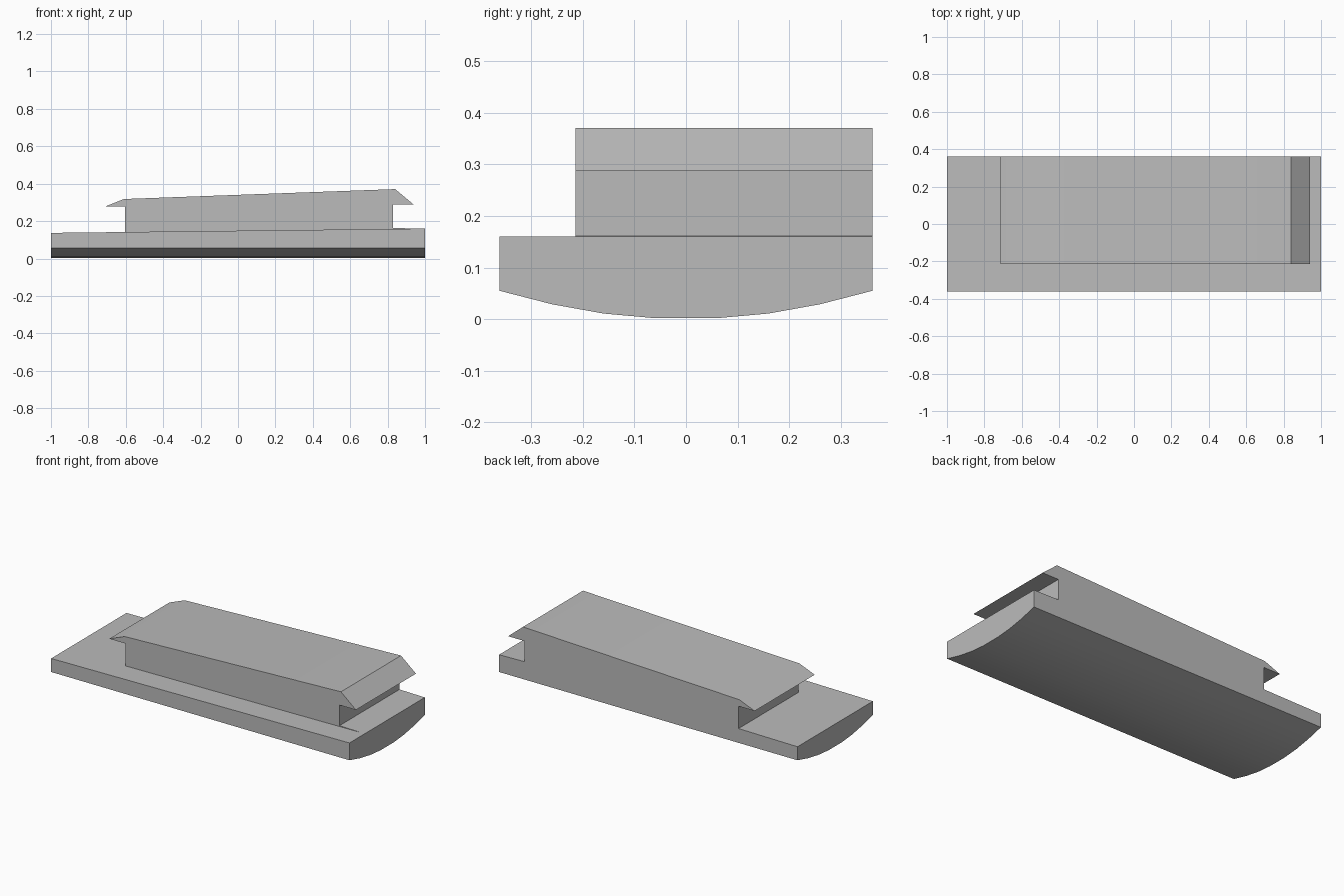
import bpy
import math

cube = bpy.data.objects.get("Cube")
if cube:
    bpy.data.objects.remove(cube, do_unlink=True)

grey = bpy.data.materials.new("plain_grey")
grey.use_nodes = True
colour = (0.5, 0.5, 0.5, 1)
grey.diffuse_color = colour
grey.node_tree.nodes["Principled BSDF"].inputs["Base Color"].default_value = colour


def loft(name, start, end):
    """Join two matching closed profiles into a capped solid."""
    n = len(start)
    faces = [tuple(range(n))[::-1], tuple(range(n, 2 * n))]
    faces += [(i, (i + 1) % n, (i + 1) % n + n, i + n) for i in range(n)]
    mesh = bpy.data.meshes.new(name)
    mesh.from_pydata(start + end, [], faces)
    mesh.materials.append(grey)
    obj = bpy.data.objects.new(name, mesh)
    bpy.context.collection.objects.link(obj)
    # Make the normals point outwards
    bpy.ops.object.select_all(action="DESELECT")
    bpy.context.view_layer.objects.active = obj
    obj.select_set(True)
    bpy.ops.object.mode_set(mode="EDIT")
    bpy.ops.mesh.select_all(action="SELECT")
    bpy.ops.mesh.normals_make_consistent(inside=False)
    bpy.ops.object.mode_set(mode="OBJECT")
    bpy.ops.object.shade_smooth_by_angle(angle=math.radians(20))
    return obj


def deck_z(x):
    """Height of the gently sloping deck."""
    return 0.1485 + 0.0115 * x


HALF = 0.361

# Base slab: shallow curved underside and sloping top
underside = [(-HALF, 0.055), (-0.26, 0.029), (-0.16, 0.011), (-0.06, 0.002)]
underside += [(-y, z) for y, z in reversed(underside)]
ends = []
for x in (-1, 1):
    top = deck_z(x)
    ends.append([(x, y, z) for y, z in underside + [(HALF, top), (-HALF, top)]])
loft("base_slab", *ends)

# Upper block: overhanging sloped roof and a thin step running to the right end
profile = [
    (-0.605, deck_z(-0.605)), (0.99, deck_z(0.99)), (0.83, 0.163),
    (0.83, 0.288), (0.94, 0.288), (0.84, 0.371),
    (-0.61, 0.318), (-0.713, 0.277), (-0.605, 0.277),
]
loft("upper_block", *[[(x, y, z) for x, z in profile] for y in (-0.214, HALF)])
